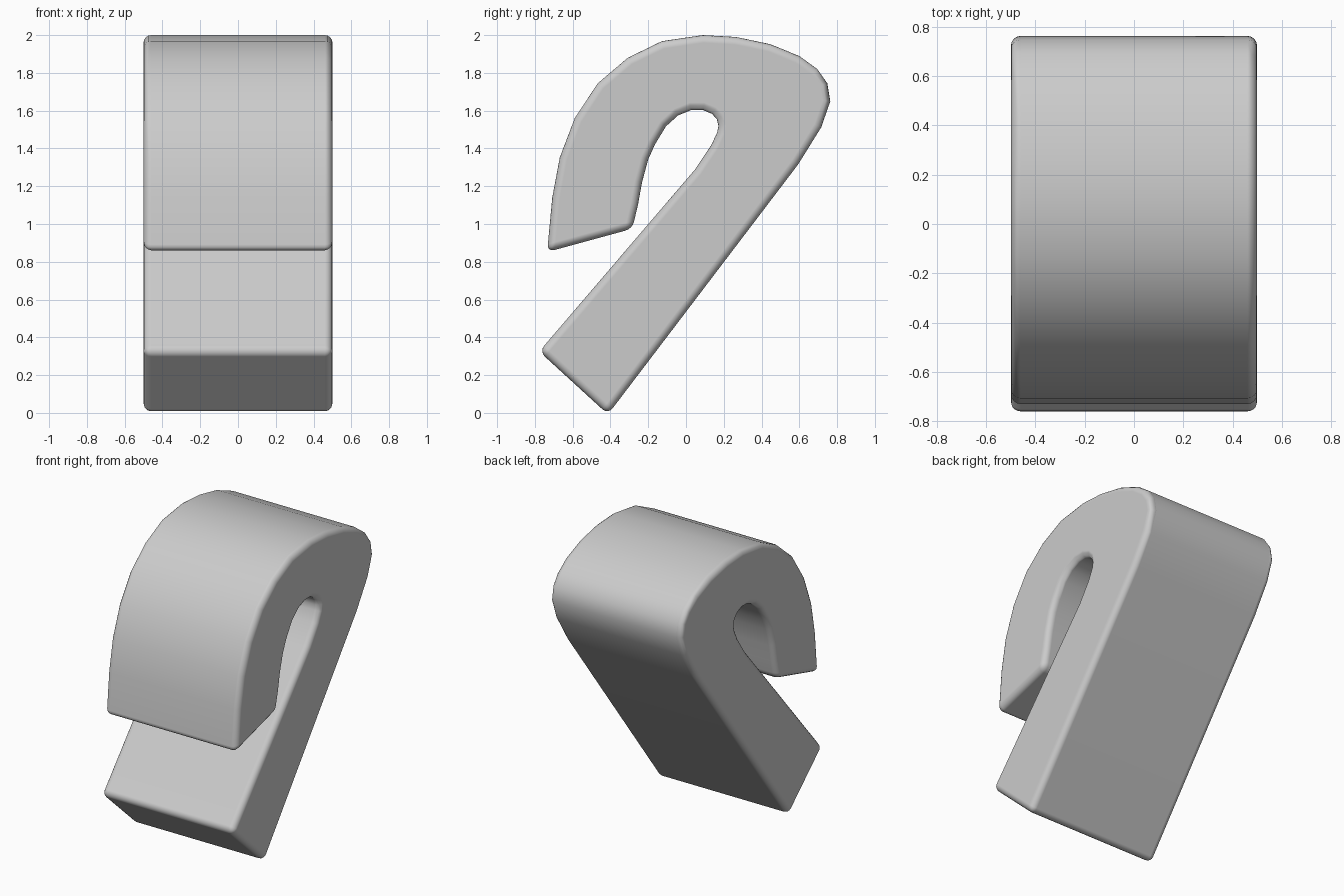
import bpy, bmesh

if "Cube" in bpy.data.objects:
    bpy.data.objects.remove(bpy.data.objects["Cube"])

# Side profile of the folded hook (y, z), clockwise from the hook tip
profile = [
    (-0.735, 0.852), (-0.708, 1.14), (-0.668, 1.353), (-0.589, 1.56),
    (-0.467, 1.745), (-0.308, 1.88), (-0.127, 1.968), (0.09, 2.0),
    (0.265, 1.99), (0.446, 1.952), (0.60, 1.889), (0.695, 1.82),
    (0.748, 1.745), (0.764, 1.65), (0.716, 1.512), (0.594, 1.316),
    # straight leg
    (-0.413, -0.008), (-0.777, 0.325), (0.048, 1.289),
    # inside of the bend
    (0.133, 1.416), (0.165, 1.485), (0.172, 1.52), (0.163, 1.555),
    (0.138, 1.583), (0.09, 1.603), (0.027, 1.603), (-0.042, 1.575),
    (-0.106, 1.517), (-0.164, 1.422), (-0.20, 1.342), (-0.233, 1.22),
    (-0.254, 1.103), (-0.284, 0.975),
]
HALF = 0.5

# Extruded solid
bm = bmesh.new()
face = bm.faces.new([bm.verts.new((-HALF, y, z)) for y, z in profile])
ext = bmesh.ops.extrude_face_region(bm, geom=[face])
moved = [g for g in ext["geom"] if isinstance(g, bmesh.types.BMVert)]
bmesh.ops.translate(bm, verts=moved, vec=(2 * HALF, 0, 0))
bmesh.ops.recalc_face_normals(bm, faces=bm.faces)
mesh = bpy.data.meshes.new("folded_hook")
bm.to_mesh(mesh)
bm.free()
hook = bpy.data.objects.new("folded_hook", mesh)
bpy.context.collection.objects.link(hook)

# Soft rounded rims and end corners
bevel = hook.modifiers.new("soft_edges", "BEVEL")
bevel.width = 0.04
bevel.segments = 4
bevel.limit_method = "ANGLE"
bevel.angle_limit = 0.9
bevel.use_clamp_overlap = False
bevel.harden_normals = True

for poly in mesh.polygons:
    poly.use_smooth = True
